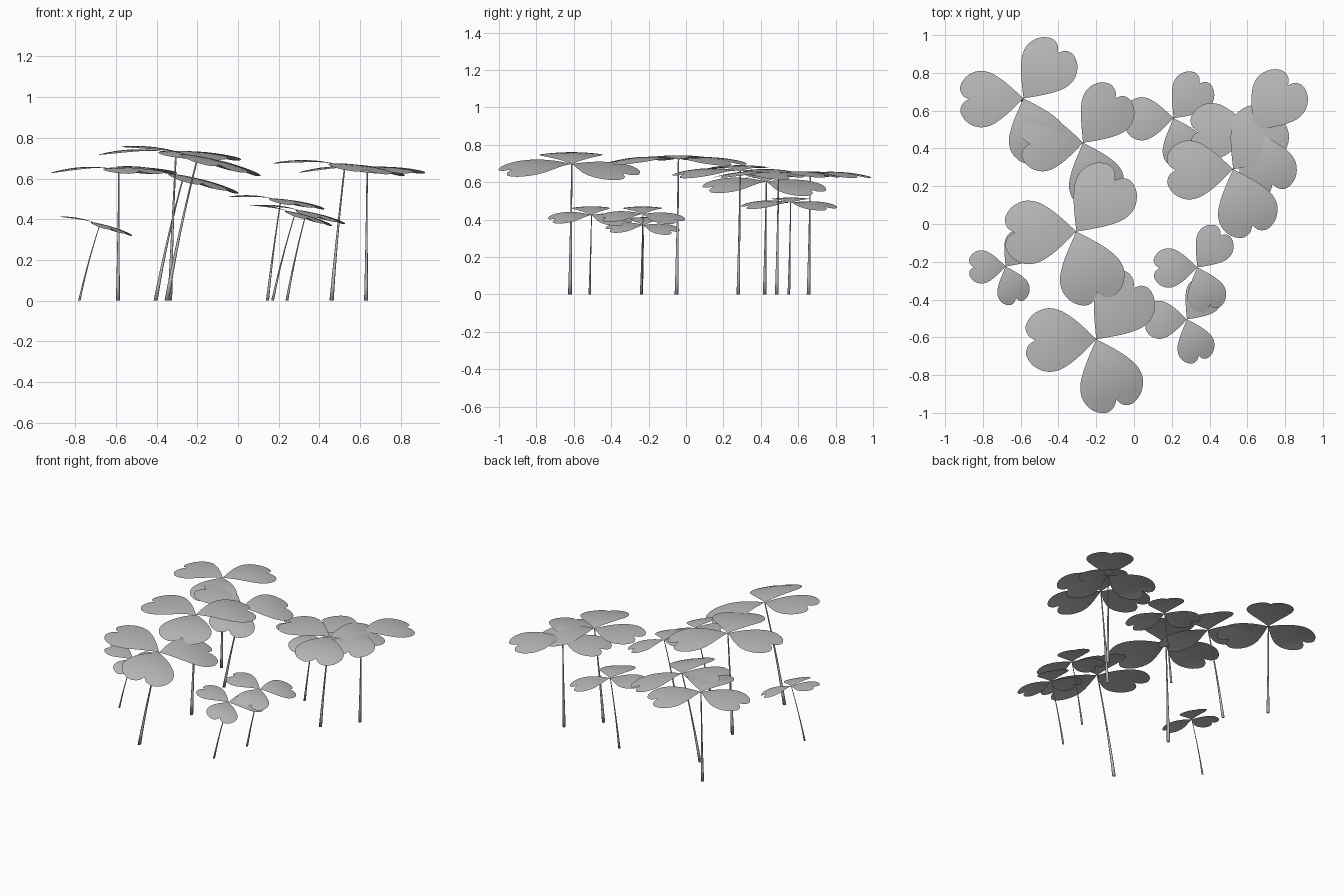
import bpy
import bmesh
from math import atan2, cos, sin, pi, radians
from mathutils import Matrix, Vector

cube = bpy.data.objects.get("Cube")
if cube:
    bpy.data.objects.remove(cube)

grey = bpy.data.materials.new("soft_grey")
grey.use_nodes = True
colour = (0.5, 0.5, 0.5, 1)
grey.diffuse_color = colour
grey.node_tree.nodes["Principled BSDF"].inputs["Base Color"].default_value = colour

# Half outline of a heart leaflet, from the stalk round one lobe to the notch
HALF = [(.15, .143), (.3, .275), (.42, .36), (.53, .42), (.67, .448), (.8, .42),
        (.91, .35), (.98, .25), (1, .16), (.96, .06), (.87, 0)]


def refine(points):
    """Insert a smooth midpoint in every segment."""
    pts = [Vector(p) for p in points]
    out = [pts[0]]
    for i in range(len(pts) - 1):
        a, b = pts[max(i - 1, 0)], pts[min(i + 2, len(pts) - 1)]
        out += [(9 * (pts[i] + pts[i + 1]) - a - b) / 16, pts[i + 1]]
    return out


half = refine(HALF)
OUTLINE = half + [Vector((p.x, -p.y)) for p in reversed(half[:-1])]
RINGS = 8


def finish(bm, name):
    bmesh.ops.recalc_face_normals(bm, faces=bm.faces)
    mesh = bpy.data.meshes.new(name)
    bm.to_mesh(mesh)
    bm.free()
    mesh.materials.append(grey)
    mesh.shade_smooth()
    obj = bpy.data.objects.new(name, mesh)
    bpy.context.collection.objects.link(obj)
    return obj


def leaflet(name, length, angle, place):
    """Arched heart-shaped sheet growing outward from the stalk."""
    bm = bmesh.new()
    tip = bm.verts.new((0, 0, 0))
    previous = None
    for k in range(1, RINGS + 1):
        ring = []
        for p in OUTLINE:
            x, y = p * (k / RINGS)
            z = .2 * x - .25 * x * x - .16 * y * y
            ring.append(bm.verts.new((x, y, z)))
        for i in range(len(ring) - 1):
            if previous:
                bm.faces.new((previous[i + 1], previous[i], ring[i], ring[i + 1]))
            else:
                bm.faces.new((tip, ring[i], ring[i + 1]))
        previous = ring
    turn = Matrix.Rotation(radians(angle), 4, "Z")
    bm.transform(place @ turn @ Matrix.Scale(length, 4))
    obj = finish(bm, name)
    # Upper side of the sheet faces the sky
    if sum(f.normal.z for f in obj.data.polygons) < 0:
        obj.data.flip_normals()


def stem(name, base_x, top, size, sides=10, steps=8):
    """Slightly bent stalk, thick at the foot and thin at the top."""
    bm = bmesh.new()
    rings = []
    for k in range(steps + 1):
        t = k / steps
        x = base_x + (top.x - base_x) * (.8 * t + .2 * t * t)
        y = top.y - .01 * (1 - t)
        radius = size * (.011 + .019 * (1 - t) ** 2)
        rings.append([bm.verts.new((x + radius * cos(2 * pi * i / sides),
                                    y + radius * sin(2 * pi * i / sides),
                                    top.z * t)) for i in range(sides)])
    for low, high in zip(rings, rings[1:]):
        for i in range(sides):
            j = (i + 1) % sides
            bm.faces.new((low[i], low[j], high[j], high[i]))
    bm.faces.new(rings[0])
    bm.faces.new(rings[-1])
    finish(bm, name)


# Each clover: centre x, y, height, foot x, leaflet length
CLOVERS = [
    (-.585, .665, .643, -.59, .335), (-.27, .43, .603, -.405, .33),
    (-.305, -.04, .722, -.335, .377), (-.2, -.61, .697, -.35, .377),
    (-.68, -.225, .371, -.78, .197), (.21, .56, .49, .145, .256),
    (.525, .29, .66, .46, .35), (.635, .495, .645, .63, .335),
    (.335, -.23, .43, .24, .233), (.28, -.505, .425, .17, .225),
]
# Leaflet label, direction and relative length
LEAVES = (("left_side", 181, 1), ("back", 53, 1.03), ("front", -71, 1.03))

for n, (x, y, z, foot, size) in enumerate(CLOVERS, 1):
    top = Vector((x, y, z))
    lean = atan2(x - foot, z)
    place = Matrix.Translation(top) @ Matrix.Rotation(lean, 4, "Y")
    stem(f"stem_{n}", foot, top, size)
    for label, angle, stretch in LEAVES:
        leaflet(f"leaf_{label}_{n}", size * stretch, angle, place)
